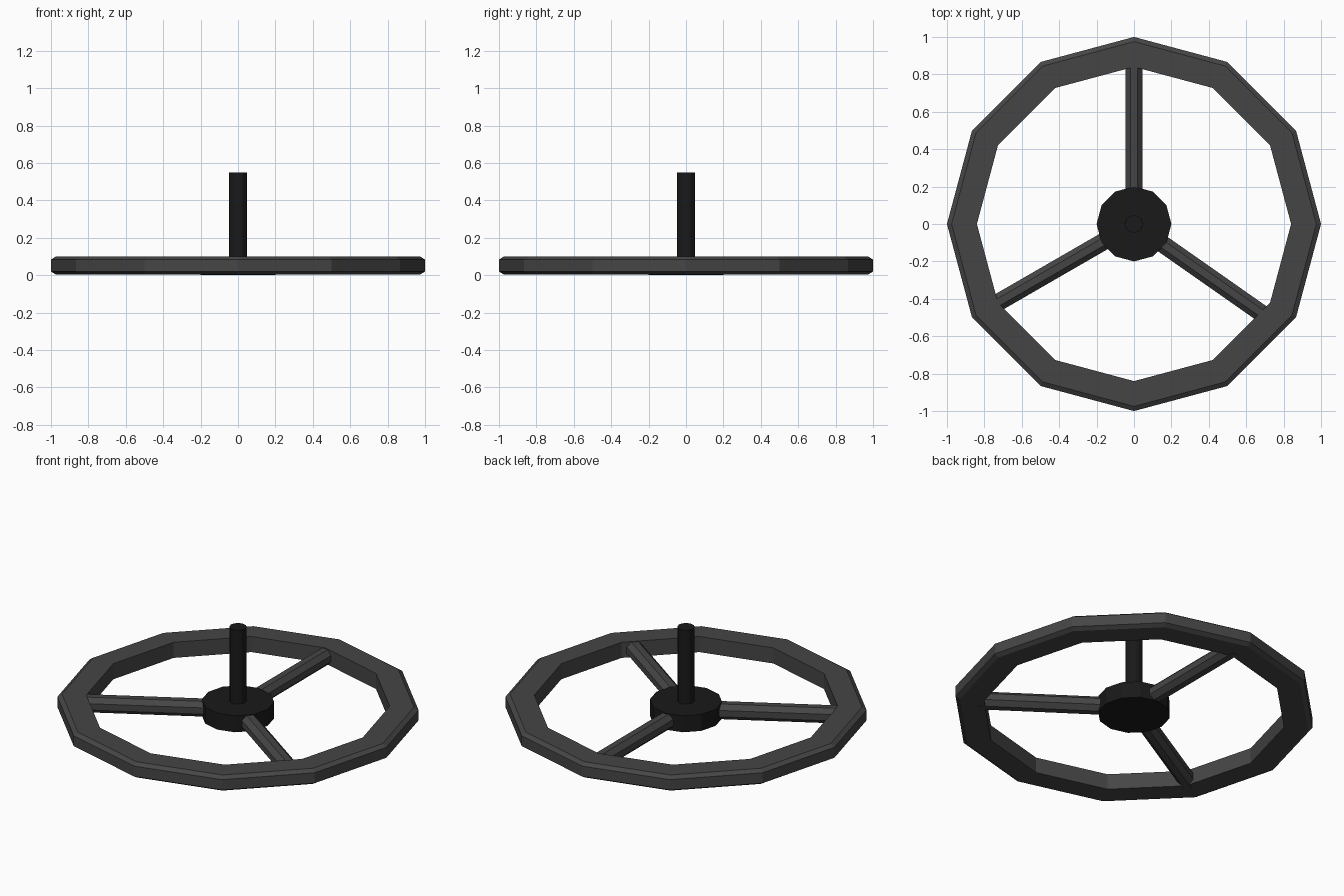
import bpy, bmesh
from math import pi, cos, sin, radians
from mathutils import Matrix, Vector

if "Cube" in bpy.data.objects:
    bpy.data.objects.remove(bpy.data.objects["Cube"])


def material(name, v):
    m = bpy.data.materials.new(name)
    m.diffuse_color = (v, v, v, 1)
    m.use_nodes = True
    m.node_tree.nodes["Principled BSDF"].inputs["Base Color"].default_value = m.diffuse_color
    return m


grip = material("dark_grey", 0.06)
black = material("black", 0.01)


def finish(name, bm, mat):
    bmesh.ops.recalc_face_normals(bm, faces=bm.faces)
    me = bpy.data.meshes.new(name)
    bm.to_mesh(me)
    bm.free()
    me.materials.append(mat)
    ob = bpy.data.objects.new(name, me)
    bpy.context.collection.objects.link(ob)
    return ob


def cylinder(name, radius, z0, z1, sides, mat):
    bm = bmesh.new()
    bmesh.ops.create_cone(bm, cap_ends=True, segments=sides, radius1=radius,
                          radius2=radius, depth=z1 - z0,
                          matrix=Matrix.Translation((0, 0, (z0 + z1) / 2))
                          @ Matrix.Rotation(pi / 2, 4, 'Z'))
    return finish(name, bm, mat)


# Twelve-sided rim swept from a chamfered section (radius, z)
section = [(0.84, 0.005), (0.975, 0.005), (1.0, 0.02),
           (1.0, 0.083), (0.975, 0.1), (0.84, 0.1)]
bm = bmesh.new()
rings = []
for i in range(12):
    a = i * pi / 6
    rings.append([bm.verts.new((r * cos(a), r * sin(a), z)) for r, z in section])
for i, ring in enumerate(rings):
    nxt = rings[(i + 1) % 12]
    for j in range(len(section)):
        k = (j + 1) % len(section)
        bm.faces.new((ring[j], nxt[j], nxt[k], ring[k]))
finish("rim", bm, grip)

# Three octagonal spokes running from the hub into the rim
for n, deg in enumerate((90, 210, -35)):
    a = radians(deg)
    r0, r1 = 0.12, 0.87
    d = Vector((cos(a), sin(a), 0))
    bm = bmesh.new()
    mat = (Matrix.Translation(d * (r0 + r1) / 2 + Vector((0, 0, 0.05)))
           @ Matrix.Rotation(a, 4, 'Z') @ Matrix.Rotation(pi / 2, 4, 'Y')
           @ Matrix.Rotation(pi / 8, 4, 'Z'))
    bmesh.ops.create_cone(bm, cap_ends=True, segments=8, radius1=0.05,
                          radius2=0.05, depth=r1 - r0, matrix=mat)
    finish(f"spoke_{n + 1}", bm, grip)

# Hub disc and steering shaft
cylinder("hub", 0.2, 0.0, 0.1, 12, black)
cylinder("shaft", 0.048, 0.05, 0.55, 12, black)
